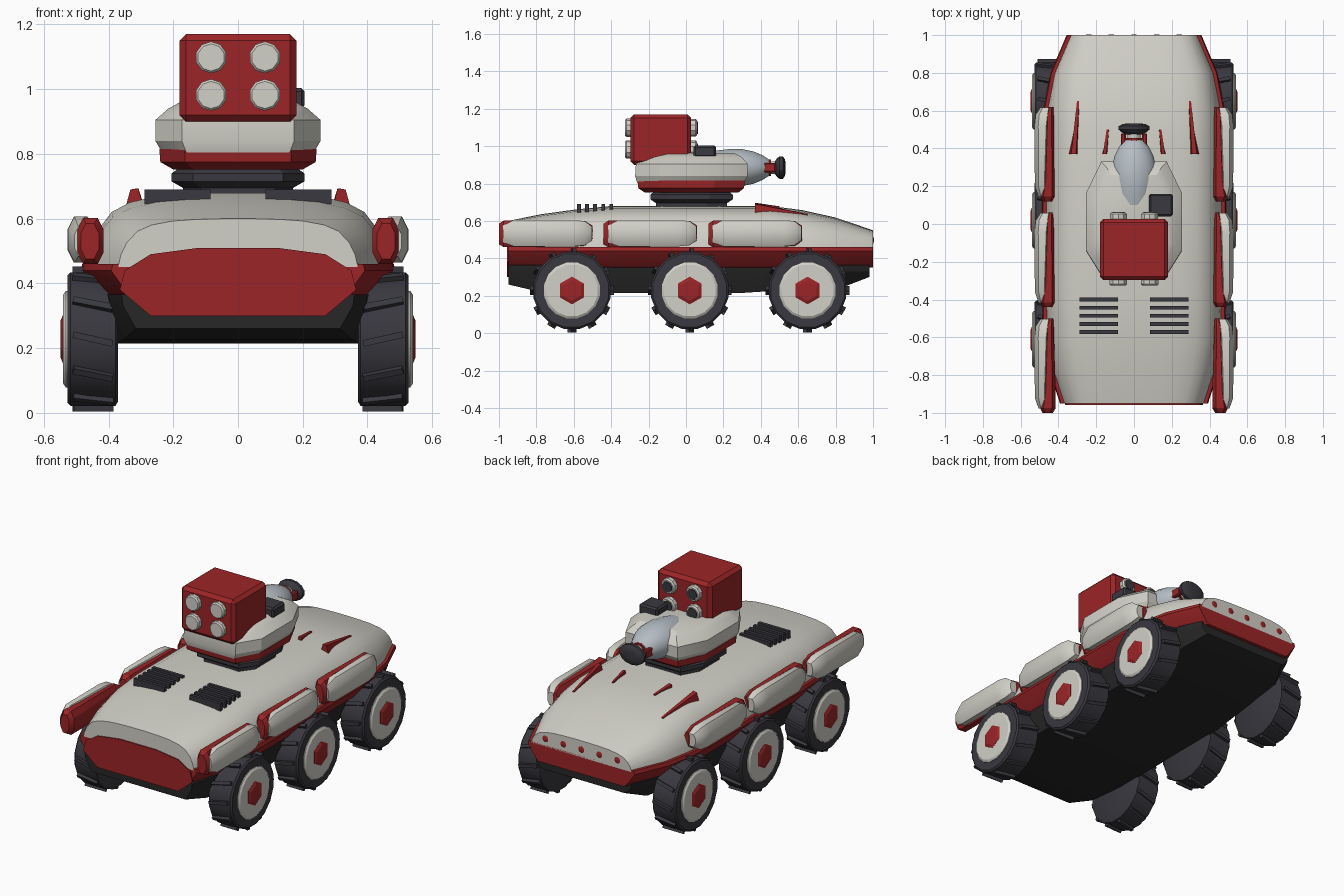
import bpy, bmesh, math
from mathutils import Matrix, Vector

if "Cube" in bpy.data.objects:
    bpy.data.objects.remove(bpy.data.objects["Cube"])


def mat(name, rgb):
    m = bpy.data.materials.new(name)
    m.diffuse_color = (*rgb, 1)
    m.use_nodes = True
    m.node_tree.nodes["Principled BSDF"].inputs["Base Color"].default_value = m.diffuse_color
    return m


WHITE = mat("warm_white", (0.64, 0.63, 0.57))
RED = mat("deep_red", (0.33, 0.018, 0.02))
DARK = mat("charcoal", (0.04, 0.04, 0.05))
BLACK = mat("belly_black", (0.02, 0.02, 0.021))
STEEL = mat("pale_steel", (0.46, 0.51, 0.55))


def finish(name, bm, m, angle=30):
    bmesh.ops.recalc_face_normals(bm, faces=bm.faces)
    me = bpy.data.meshes.new(name)
    bm.to_mesh(me)
    bm.free()
    me.materials.append(m)
    if angle:
        me.shade_smooth()
        me.set_sharp_from_angle(angle=math.radians(angle))
    ob = bpy.data.objects.new(name, me)
    bpy.context.collection.objects.link(ob)
    return ob


def loft(name, rings, m, angle=30):
    """Skin closed rings of equal length and cap both ends."""
    bm = bmesh.new()
    vs = [[bm.verts.new(p) for p in r] for r in rings]
    n = len(rings[0])
    for a, b in zip(vs, vs[1:]):
        for i in range(n):
            j = (i + 1) % n
            bm.faces.new((a[i], a[j], b[j], b[i]))
    bm.faces.new(vs[0])
    bm.faces.new(vs[-1])
    return finish(name, bm, m, angle)


def lathe(name, profile, m, origin=(0, 0, 0), axis='x', seg=16, sx=1, zs=1, angle=30):
    """Turn (distance, radius) pairs round the x or y axis."""
    rings = []
    for d, r in profile:
        ring = []
        for k in range(seg):
            t = 2 * math.pi * (k + 0.5) / seg
            u, v = r * math.cos(t), r * math.sin(t) * zs
            p = (d * sx, u, v) if axis == 'x' else (u, d, v)
            ring.append(Vector(p) + Vector(origin))
        rings.append(ring)
    return loft(name, rings, m, angle)


def box(name, centre, size, m, bevel=0):
    bm = bmesh.new()
    bmesh.ops.create_cube(bm, size=1, matrix=Matrix.Translation(centre) @ Matrix.Diagonal((*size, 1)))
    if bevel:
        bmesh.ops.bevel(bm, geom=bm.edges[:], offset=bevel, segments=1, affect='EDGES')
    return finish(name, bm, m, 0)


def mirrored(y, half):
    """Ring at y from a half profile listed from the middle outward."""
    return [(x, y, z) for x, z in half] + [(-x, y, z) for x, z in reversed(half)]


# Hull stations: y, half width, roof height
stations = [(-0.95, 0.37, 0.60), (-0.78, 0.425, 0.635), (-0.6, 0.46, 0.66), (-0.4, 0.465, 0.68),
            (0.45, 0.465, 0.68), (0.62, 0.455, 0.658), (0.8, 0.42, 0.618), (1.0, 0.335, 0.55)]
shape = [(0.12, 1), (0.35, 0.985), (0.55, 0.95), (0.72, 0.87), (0.84, 0.74), (0.93, 0.5), (0.98, 0.24), (1, 0)]

# Upper hull
loft("upper_hull", [mirrored(y, [(w * a, 0.45 + (h - 0.45) * b) for a, b in shape])
                    for y, w, h in stations], WHITE, 35)
# Red waist band
loft("waist_band", [mirrored(y, [(w + 0.016, 0.46), (w + 0.022, 0.44), (w - 0.035, 0.36), (w - 0.05, 0.35)])
                    for y, w, h in stations], RED, 25)
# Belly, raised at both ends
rings = []
for y, w, zb in [(-0.95, 0.36, 0.26), (-0.8, 0.40, 0.225), (-0.55, 0.42, 0.215), (0.3, 0.42, 0.215),
                 (0.85, 0.38, 0.25), (0.98, 0.32, 0.30)]:
    rings.append(mirrored(y, [(w, 0.365), (w - 0.005, 0.33), (w - 0.045, zb)]))
loft("belly", rings, BLACK, 25)

# Nose plate
nose = [(0.12, 0.51), (0.27, 0.49), (0.35, 0.44), (0.365, 0.38), (0.27, 0.30)]
loft("nose_plate", [mirrored(y, nose) for y in (-0.957, -0.949)], RED, 0)

# Tail studs
for i in range(5):
    lathe("tail_stud", [(0.99, 0.02), (1.0, 0.02), (1.004, 0.01)], RED,
          (-0.24 + 0.12 * i, 0, 0.497), 'y', 10)


# Wheels
def wheel(sx, y):
    o = (0, y, 0.228)
    lathe("tyre", [(0.37, 0.195), (0.378, 0.21), (0.518, 0.21), (0.527, 0.2), (0.527, 0.14)], DARK, o, sx=sx)
    lathe("rim", [(0.52, 0.152), (0.532, 0.152), (0.54, 0.14), (0.54, 0.06)], WHITE, o, sx=sx)
    lathe("hub", [(0.53, 0.074), (0.541, 0.074), (0.549, 0.055)], RED, o, seg=6, sx=sx, angle=0)
    bm = bmesh.new()
    for k in range(12):
        mx = (Matrix.Translation((0.448 * sx, y, 0.228)) @ Matrix.Rotation(2 * math.pi * k / 12, 4, 'X')
              @ Matrix.Translation((0, 0, 0.212)) @ Matrix.Rotation(0.22 * sx, 4, 'Z')
              @ Matrix.Diagonal((0.125, 0.02, 0.024, 1)))
        bmesh.ops.create_cube(bm, size=1, matrix=mx)
    finish("tyre_treads", bm, DARK, 0)


def octagon(y, x0, x1, z0, z1, c):
    """Chamfered rectangle standing across y."""
    return [(x0 + c, y, z0), (x1 - c, y, z0), (x1, y, z0 + 2 * c), (x1, y, z1 - 2 * c),
            (x1 - c, y, z1), (x0 + c, y, z1), (x0, y, z1 - 2 * c), (x0, y, z0 + 2 * c)]


# Side pods: red backing with a white outer cover
def pod(sx, y):
    def flip(rings):
        return [[(px * sx, py, pz) for px, py, pz in r] for r in rings]
    backing = [octagon(y, 0.43, 0.485, 0.475, 0.585, 0.015), octagon(y + 0.025, 0.415, 0.497, 0.46, 0.602, 0.018),
               octagon(y + 0.12, 0.415, 0.485, 0.46, 0.602, 0.018), octagon(y + 0.46, 0.425, 0.47, 0.465, 0.60, 0.013),
               octagon(y + 0.5, 0.425, 0.455, 0.49, 0.575, 0.01)]
    loft("pod_backing", flip(backing), RED, 25)
    cover = [octagon(y + 0.022, 0.46, 0.505, 0.485, 0.575, 0.012), octagon(y + 0.08, 0.455, 0.525, 0.464, 0.606, 0.02),
             octagon(y + 0.4, 0.445, 0.527, 0.464, 0.606, 0.02), octagon(y + 0.46, 0.44, 0.52, 0.47, 0.598, 0.018),
             octagon(y + 0.497, 0.44, 0.495, 0.495, 0.57, 0.012)]
    loft("pod_cover", flip(cover), WHITE, 40)


# Roof fins
def fin(sx, x, y0, y1, wid, za, zb):
    a = [(x + wid, y0, za - 0.05), (x, y0, za - 0.05), (x + wid * 0.25, y0, za), (x + wid * 0.75, y0, za - 0.004)]
    tip = [(x - wid * 0.1 + d * 0.012, y1, zb + e) for d, e in ((1, -0.04), (0, -0.04), (0, 0.004), (1, 0.003))]
    loft("roof_fin", [[(p[0] * sx, p[1], p[2]) for p in r] for r in (a, tip)], RED, 0)


for s in (1, -1):
    for yw in (-0.61, 0.02, 0.65):
        wheel(s, yw)
    for yp in (-1.0, -0.44, 0.12):
        pod(s, yp)
    fin(s, 0.295, 0.37, 0.65, 0.05, 0.694, 0.633)
    fin(s, 0.137, 0.37, 0.5, 0.036, 0.697, 0.674)
    # Engine vents
    for i in range(5):
        box("vent_bar", (0.187 * s, -0.40 - 0.043 * i, 0.668), (0.205, 0.02, 0.045), DARK)


# Turret rings, stacked in z
def plan(z, w, y0, y1):
    cx, cy = w * 0.32, 0.13 * (y1 - y0) / 0.6
    return [(w - cx, y0, z), (w, y0 + cy, z), (w, y1 - cy * 1.3, z), (w - cx, y1, z),
            (cx - w, y1, z), (-w, y1 - cy * 1.3, z), (-w, y0 + cy, z), (cx - w, y0, z)]


loft("turret_ring", [plan(0.66, 0.17, -0.16, 0.22), plan(0.695, 0.17, -0.16, 0.22), plan(0.715, 0.205, -0.19, 0.25),
                     plan(0.74, 0.205, -0.19, 0.25), plan(0.765, 0.17, -0.16, 0.22)], DARK, 25)
loft("turret_base", [plan(0.752, 0.2, -0.22, 0.28), plan(0.775, 0.24, -0.255, 0.31),
                     plan(0.815, 0.243, -0.26, 0.315)], RED, 25)
loft("turret_body", [plan(0.805, 0.235, -0.262, 0.31), plan(0.84, 0.255, -0.272, 0.33),
                     plan(0.905, 0.255, -0.268, 0.33), plan(0.94, 0.215, -0.23, 0.3),
                     plan(0.962, 0.175, -0.19, 0.26)], WHITE, 28)

# Missile box with four tubes
box("missile_box", (0, -0.135, 1.035), (0.362, 0.325, 0.27), RED, 0.02)
for x in (-0.083, 0.083):
    for z in (0.982, 1.098):
        lathe("tube_front", [(-0.29, 0.049), (-0.318, 0.049), (-0.326, 0.042)], WHITE, (x, 0, z), 'y', 10)
        lathe("tube_rear", [(0.02, 0.047), (0.052, 0.047), (0.06, 0.04)], WHITE, (x, 0, z), 'y', 10)
        lathe("tube_mouth", [(0.055, 0.033), (0.064, 0.033)], DARK, (x, 0, z), 'y', 10)

# Sight box beside the launcher
box("sight_box", (0.143, 0.1, 0.972), (0.125, 0.12, 0.062), DARK, 0.01)

# Gun: rounded mantlet, collar, barrel and muzzle
gun = (0, 0, 0.885)
lathe("gun_mantlet", [(0.0, 0.06), (0.08, 0.088), (0.16, 0.11), (0.24, 0.122), (0.3, 0.12), (0.36, 0.105),
                      (0.41, 0.08), (0.445, 0.052)], STEEL, gun, 'y', 16, zs=0.84, angle=40)
lathe("gun_barrel", [(0.42, 0.035), (0.49, 0.035)], WHITE, gun, 'y', 12)
for s in (1, -1):
    box("gun_clamp", (0.056 * s, 0.445, 0.885), (0.026, 0.07, 0.05), RED, 0.006)
lathe("gun_collar", [(0.44, 0.046), (0.455, 0.046)], RED, gun, 'y', 12)
lathe("gun_muzzle", [(0.475, 0.045), (0.487, 0.07), (0.5, 0.084), (0.518, 0.084), (0.53, 0.06), (0.532, 0.03)],
      DARK, gun, 'y', 14, zs=0.72)
